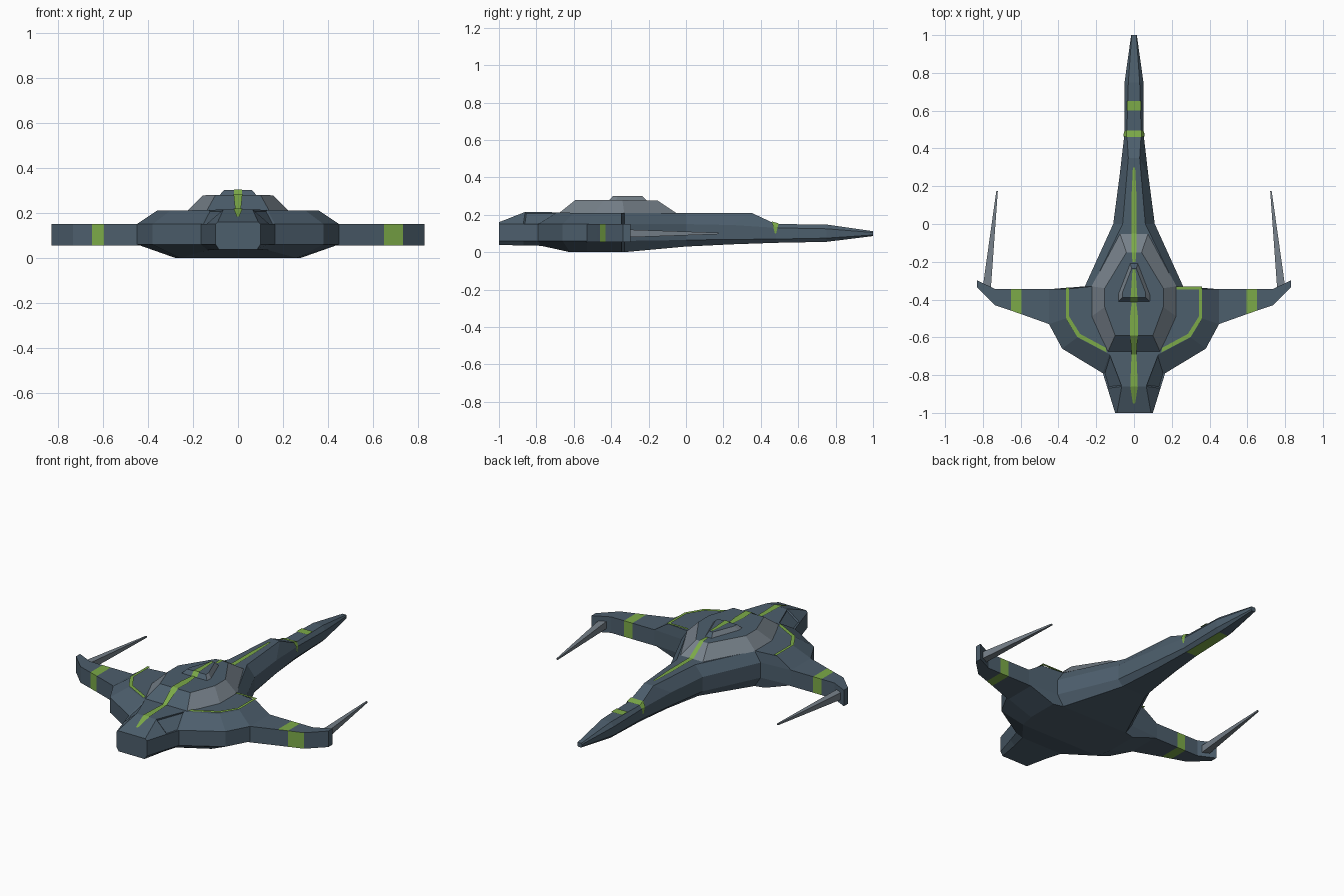
import bpy, bmesh

if "Cube" in bpy.data.objects:
    bpy.data.objects.remove(bpy.data.objects["Cube"])


def material(name, rgb):
    m = bpy.data.materials.new(name)
    m.diffuse_color = (*rgb, 1)
    m.use_nodes = True
    m.node_tree.nodes["Principled BSDF"].inputs["Base Color"].default_value = m.diffuse_color
    return m


MATS = [material("slate_blue", (0.073, 0.112, 0.15)),
        material("panel_grey", (0.18, 0.215, 0.25)),
        material("stripe_green", (0.2, 0.4, 0.065))]
SLATE, GREY, GREEN = 0, 1, 2


def finish(name, bm):
    bmesh.ops.recalc_face_normals(bm, faces=bm.faces[:])
    me = bpy.data.meshes.new(name)
    bm.to_mesh(me)
    bm.free()
    for m in MATS:
        me.materials.append(m)
    ob = bpy.data.objects.new(name, me)
    bpy.context.collection.objects.link(ob)
    return ob


def loft(name, rings, rule, inset=None):
    """Skin closed rings; rule(segment, side) picks the colour (caps: segment -1)."""
    bm = bmesh.new()
    vs = [[bm.verts.new(p) for p in r] for r in rings]
    n = len(rings[0])
    sunk = []
    for s in range(len(vs) - 1):
        for k in range(n):
            j = (k + 1) % n
            f = bm.faces.new((vs[s][k], vs[s][j], vs[s + 1][j], vs[s + 1][k]))
            f.material_index = rule(s, k)
            if inset and inset(s, k):
                sunk.append(f)
    for r, side in ((vs[0], 0), (vs[-1], 1)):
        bm.faces.new(r).material_index = rule(-1, side)
    bmesh.ops.recalc_face_normals(bm, faces=bm.faces[:])
    if sunk:
        bmesh.ops.inset_individual(bm, faces=sunk, thickness=0.009, depth=-0.007)
    return finish(name, bm)


def strip(name, a, b, mat=GREEN):
    """Thin painted plate between two edge polylines."""
    bm = bmesh.new()
    va, vb = [bm.verts.new(p) for p in a], [bm.verts.new(p) for p in b]
    for i in range(len(a) - 1):
        bm.faces.new((va[i], va[i + 1], vb[i + 1], vb[i])).material_index = mat
    bmesh.ops.recalc_face_normals(bm, faces=bm.faces[:])
    if sum(f.normal.z for f in bm.faces) < 0:
        bmesh.ops.reverse_faces(bm, faces=bm.faces[:])
    me_ob = bpy.data.meshes.new(name)
    bm.to_mesh(me_ob)
    bm.free()
    for m in MATS:
        me_ob.materials.append(m)
    ob = bpy.data.objects.new(name, me_ob)
    bpy.context.collection.objects.link(ob)
    return ob


def sym(half):
    return half + [(-x, y, z) for x, y, z in reversed(half)]


def centre_stripe(name, pts):
    """Stripe on the centreline from (y, z, half width) points."""
    return strip(name, [(-w, y, z + 0.004) for y, z, w in pts],
                 [(w, y, z + 0.004) for y, z, w in pts])


# Hull: bottom, side (two heights) and top outlines, front to back
bottom = [(.085, -1, .038), (.11, -.87, .036), (.135, -.775, .034), (.26, -.62, 0),
          (.28, -.53, 0), (.28, -.345, 0), (.22, -.33, 0), (.08, 0, .03),
          (.05, .25, .042), (.035, .48, .05), (.03, .75, .055), (.01, 1, .086)]
side = [(.10, -1), (.14, -.87), (.165, -.79), (.38, -.66), (.45, -.53), (.45, -.345),
        (.26, -.33), (.11, 0), (.077, .25), (.05, .48), (.05, .75), (.015, 1)]
heights = [(.06, .15)] * 7 + [(.065, .15), (.068, .145), (.07, .13), (.075, .125), (.092, .105)]
top = [(.09, -1, .16), (.065, -.86, .215), (.13, -.69, .213), (.30, -.60, .21),
       (.36, -.50, .21), (.36, -.345, .21), (.22, -.33, .21), (.06, 0, .21),
       (.03, .35, .21), (.038, .48, .15), (.03, .75, .148), (.012, 1, .112)]
rings = [sym([b, (*m, lo), (*m, hi), t])
         for b, m, (lo, hi), t in zip(bottom, side, heights, top)]
loft("hull", rings,
     lambda s, k: GREEN if s == 9 and k == 7 else SLATE,
     inset=lambda s, k: s == 1 and k in (2, 4))

# Raised dome with grey sloping sides
dome_base = [(.14, -.68, .208), (.225, -.49, .208), (.225, -.33, .208), (.075, -.05, .208)]
dome_top = [(.10, -.59, .28), (.155, -.44, .278), (.155, -.34, .278), (.04, -.15, .275)]
loft("dome", [sym(dome_base), sym(dome_top)],
     lambda s, k: GREY if s == 0 and k != 7 else SLATE)

# Cockpit hatch on the dome
loft("cockpit", [sym([(.085, -.412, .276), (.085, -.375, .276), (.02, -.21, .276)]),
                 sym([(.062, -.39, .301), (.062, -.365, .301), (.012, -.235, .301)])],
     lambda s, k: GREY if s == 0 and k in (0, 1, 3, 4) else SLATE)

# Wings with green bands, and long tip spikes
wing = [(.43, -.537, -.345), (.595, -.478, -.345), (.65, -.459, -.345),
        (.735, -.43, -.345), (.83, -.337, -.298)]
for sx, label in ((-1, "left"), (1, "right")):
    front_band = 2 if sx > 0 else 1
    loft(label + "_wing",
         [[(sx * x, f, .055), (sx * x, f, .15), (sx * x, b, .15), (sx * x, b, .055)]
          for x, f, b in wing],
         lambda s, k: GREEN if s == (front_band if k == 0 else 1) else SLATE)
    loft(label + "_spike",
         [[(sx * (cx + dx * w), y, .10 + dz * w)
           for dx, dz in ((-1, -1), (1, -1), (1, 1), (-1, 1))]
          for cx, y, w in ((.78, -.345, .022), (.725, .175, .004))],
         lambda s, k: GREY)
    # Green trim along the hull top edge
    outer = [(.36, -.335), (.36, -.50), (.30, -.598), (.145, -.68)]
    inner = [(.343, -.335), (.343, -.49), (.285, -.582), (.15, -.655)]
    if sx > 0:
        outer.insert(0, (.225, -.332))
        inner.insert(0, (.225, -.347))
        outer[1], inner[1] = (.36, -.332), (.343, -.347)
    strip(label + "_trim", [(sx * x, y, .217) for x, y in outer],
          [(sx * x, y, .217) for x, y in inner])

# Centreline stripes
centre_stripe("tail_stripe", [(-.95, .18, .006), (-.86, .215, .02), (-.69, .215, .013),
                              (-.59, .281, .02), (-.5, .279, .022), (-.415, .279, .012)])
centre_stripe("cockpit_stripe", [(-.412, .277, .018), (-.39, .301, .018), (-.24, .301, .008)])
centre_stripe("neck_stripe", [(-.20, .277, .008), (-.15, .276, .012), (-.05, .21, .014),
                              (.15, .21, .013), (.30, .21, .006)])

# Bands across the spike nose
centre_stripe("nose_band", [(.60, .149, .037), (.65, .149, .036)])
strip("neck_band",
      sym([(.055, .475, .10), (.056, .465, .14), (.041, .46, .164)]),
      sym([(.053, .482, .10), (.053, .49, .132), (.041, .495, .154)]))
